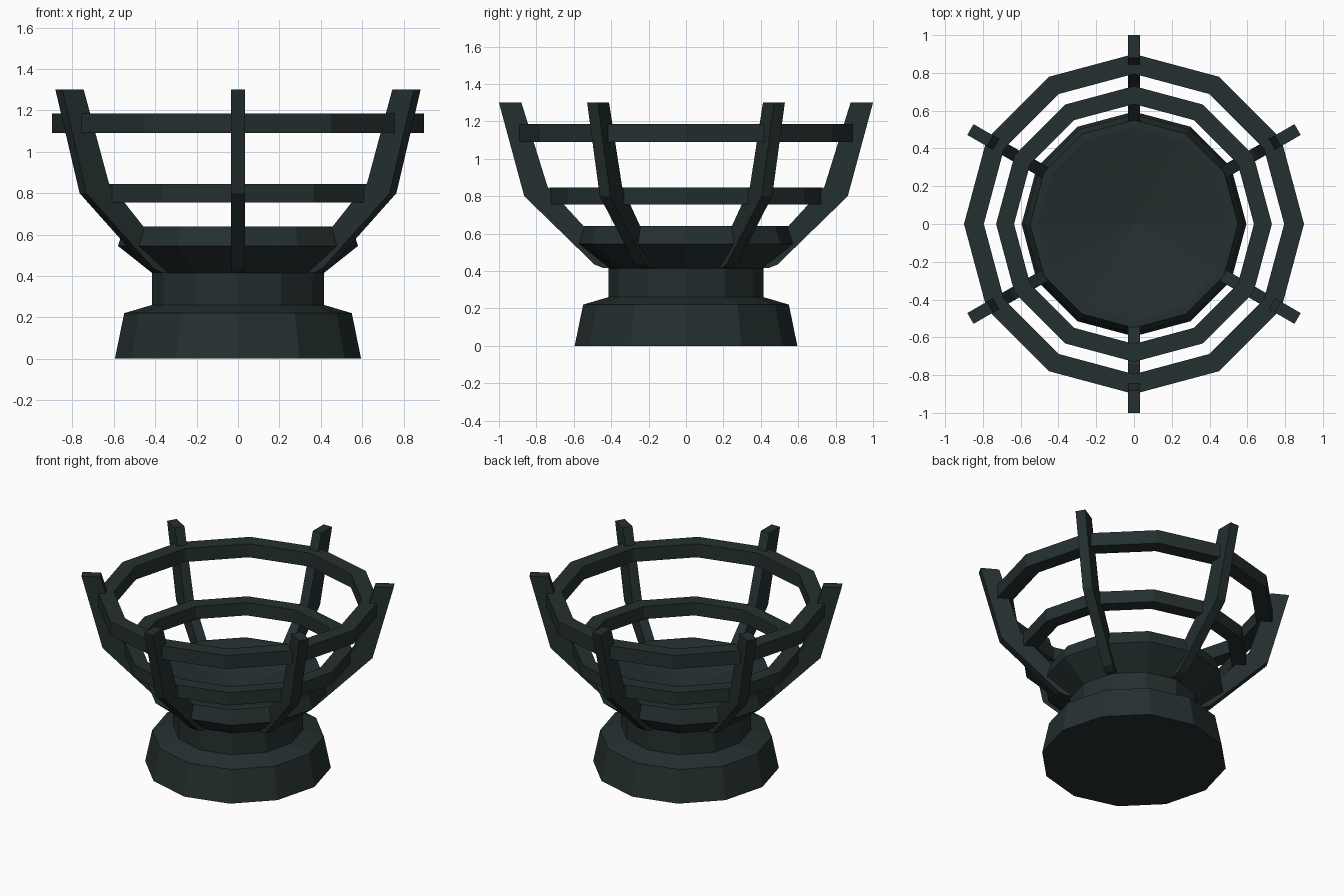
import bpy, bmesh, math
from mathutils import Vector

if "Cube" in bpy.data.objects:
    bpy.data.objects.remove(bpy.data.objects["Cube"])

iron = bpy.data.materials.new("dark_iron")
iron.diffuse_color = (0.018, 0.029, 0.029, 1)
iron.use_nodes = True
iron.node_tree.nodes["Principled BSDF"].inputs["Base Color"].default_value = iron.diffuse_color
SIDES = 12


def finish(name, bm):
    bmesh.ops.remove_doubles(bm, verts=bm.verts, dist=1e-5)
    bmesh.ops.recalc_face_normals(bm, faces=bm.faces)
    me = bpy.data.meshes.new(name)
    bm.to_mesh(me)
    bm.free()
    me.materials.append(iron)
    ob = bpy.data.objects.new(name, me)
    bpy.context.collection.objects.link(ob)
    return ob


def lathe(name, profile, closed=False):
    """Spin an (r, z) profile into a 12-sided flat-faced body."""
    bm = bmesh.new()
    rings = []
    for i in range(SIDES):
        a = 2 * math.pi * i / SIDES
        rings.append([bm.verts.new((r * math.cos(a), r * math.sin(a), z))
                      for r, z in profile])
    n = len(profile)
    for i in range(SIDES):
        p, q = rings[i], rings[(i + 1) % SIDES]
        for j in range(n if closed else n - 1):
            k = (j + 1) % n
            bm.faces.new((p[j], q[j], q[k], p[k]))
    bmesh.ops.dissolve_degenerate(bm, dist=1e-6, edges=bm.edges)
    return finish(name, bm)


def rib(name, angle, profile, width):
    """Extrude an (r, z) outline sideways, standing at the given angle."""
    bm = bmesh.new()
    out = Vector((math.cos(angle), math.sin(angle), 0))
    side = Vector((-out.y, out.x, 0)) * width
    up = Vector((0, 0, 1))
    face = bm.faces.new([bm.verts.new(out * r + up * z - side / 2) for r, z in profile])
    ext = bmesh.ops.extrude_face_region(bm, geom=[face], use_keep_orig=True)
    moved = [v for v in ext["geom"] if isinstance(v, bmesh.types.BMVert)]
    bmesh.ops.translate(bm, verts=moved, vec=side)
    return finish(name, bm)


# Foot and neck
lathe("pedestal", [(0, 0), (0.595, 0), (0.55, 0.22), (0.415, 0.26),
                   (0.415, 0.42), (0, 0.42)])
# Shallow fire bowl with a hollow top
lathe("fire_bowl", [(0, 0.41), (0.41, 0.41), (0.58, 0.545), (0.55, 0.64),
                    (0.51, 0.64), (0, 0.54)])

# Horizontal hoops
for name, r0, r1, z0, z1 in [("lower_hoop", 0.635, 0.73, 0.755, 0.845),
                             ("upper_hoop", 0.795, 0.90, 1.09, 1.185)]:
    lathe(name, [(r0, z0), (r1, z0), (r1, z1), (r0, z1)], closed=True)

# Six bent basket ribs
RIB = [(0.40, 0.415), (0.44, 0.415), (0.49, 0.435), (0.865, 0.80), (1.0, 1.30),
       (0.88, 1.30), (0.74, 0.85), (0.42, 0.50)]
for i in range(6):
    rib(f"basket_rib_{i + 1}", math.radians(30 + 60 * i), RIB, 0.066)
